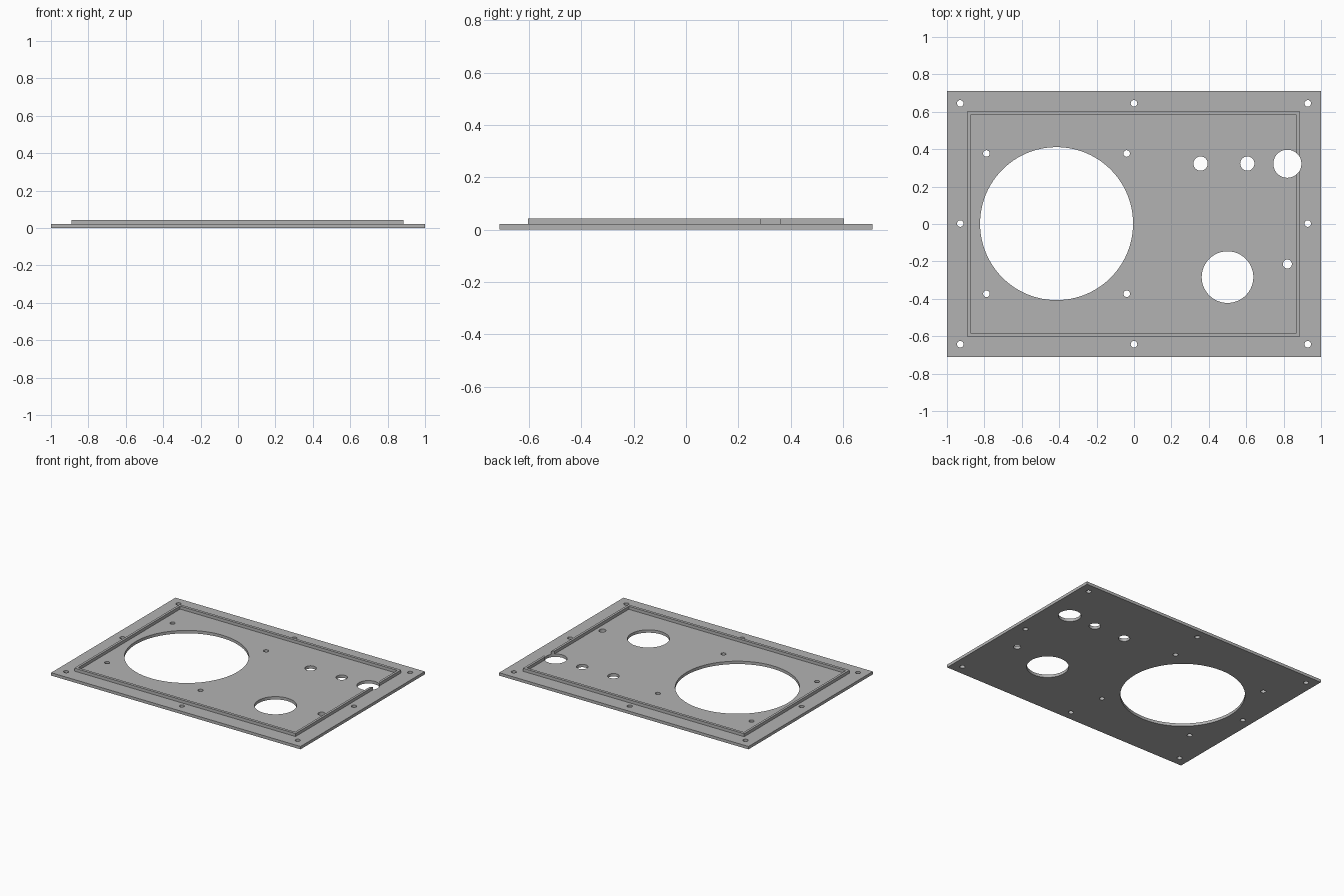
import bpy, bmesh, math
from mathutils import Matrix

if "Cube" in bpy.data.objects:
    bpy.data.objects.remove(bpy.data.objects["Cube"])

PLATE_TOP, RIM_TOP = 0.021, 0.043

grey = bpy.data.materials.new("plain grey")
grey.diffuse_color = (0.45, 0.45, 0.45, 1)
grey.use_nodes = True
grey.node_tree.nodes["Principled BSDF"].inputs["Base Color"].default_value = grey.diffuse_color


def make_object(name, bm):
    bmesh.ops.recalc_face_normals(bm, faces=bm.faces)
    mesh = bpy.data.meshes.new(name)
    bm.to_mesh(mesh)
    bm.free()
    mesh.materials.append(grey)
    obj = bpy.data.objects.new(name, mesh)
    bpy.context.collection.objects.link(obj)
    return obj


def rect(bm, x0, x1, y, z):
    return [bm.verts.new(p) for p in
            ((x0, -y, z), (x1, -y, z), (x1, y, z), (x0, y, z))]


def bridge(bm, a, b):
    for i in range(4):
        j = (i + 1) % 4
        bm.faces.new((a[i], a[j], b[j], b[i]))


# Flat mounting plate
bm = bmesh.new()
low, high = rect(bm, -1, 1, 0.712, 0), rect(bm, -1, 1, 0.712, PLATE_TOP)
bridge(bm, low, high)
bm.faces.new(low)
bm.faces.new(high)
plate = make_object("mounting_plate", bm)

# Thin raised rim on top: a closed rectangular ring
bm = bmesh.new()
loops = [rect(bm, -0.89, 0.885, 0.604, PLATE_TOP), rect(bm, -0.89, 0.885, 0.604, RIM_TOP),
         rect(bm, -0.873, 0.868, 0.584, RIM_TOP), rect(bm, -0.873, 0.868, 0.584, PLATE_TOP)]
for i in range(4):
    bridge(bm, loops[i], loops[(i + 1) % 4])
rim = make_object("raised_rim", bm)

# Holes as (x, y, radius): large opening, round port, controls
holes = [(-0.414, 0.002, 0.409), (0.5, -0.284, 0.138), (0.356, 0.323, 0.038),
         (0.606, 0.323, 0.038), (0.82, 0.322, 0.075), (0.82, -0.214, 0.024)]
# Screw holes around the border and around the large opening
holes += [(x, y, 0.0175) for x in (-0.929, 0, 0.929) for y in (-0.643, 0.002, 0.645)
          if not (x == 0 and y == 0.002)]
holes += [(-0.414 + sx * 0.375, 0.002 + sy * 0.375, 0.0175)
          for sx in (-1, 1) for sy in (-1, 1)]

bm = bmesh.new()
for x, y, r in holes:
    bmesh.ops.create_cone(bm, cap_ends=True, segments=96 if r > 0.1 else 48,
                          radius1=r, radius2=r, depth=0.4,
                          matrix=Matrix.Translation((x, y, 0)))
cutter = make_object("hole_cutter", bm)
cutter.hide_render = True

# Drill both parts, then shade the round walls smooth
for obj in (plate, rim):
    mod = obj.modifiers.new("holes", 'BOOLEAN')
    mod.operation = 'DIFFERENCE'
    mod.solver = 'EXACT'
    mod.object = cutter
    bpy.ops.object.select_all(action='DESELECT')
    obj.select_set(True)
    bpy.context.view_layer.objects.active = obj
    bpy.ops.object.modifier_apply(modifier=mod.name)
    bpy.ops.object.shade_smooth_by_angle(angle=math.radians(30))
bpy.data.objects.remove(cutter)
